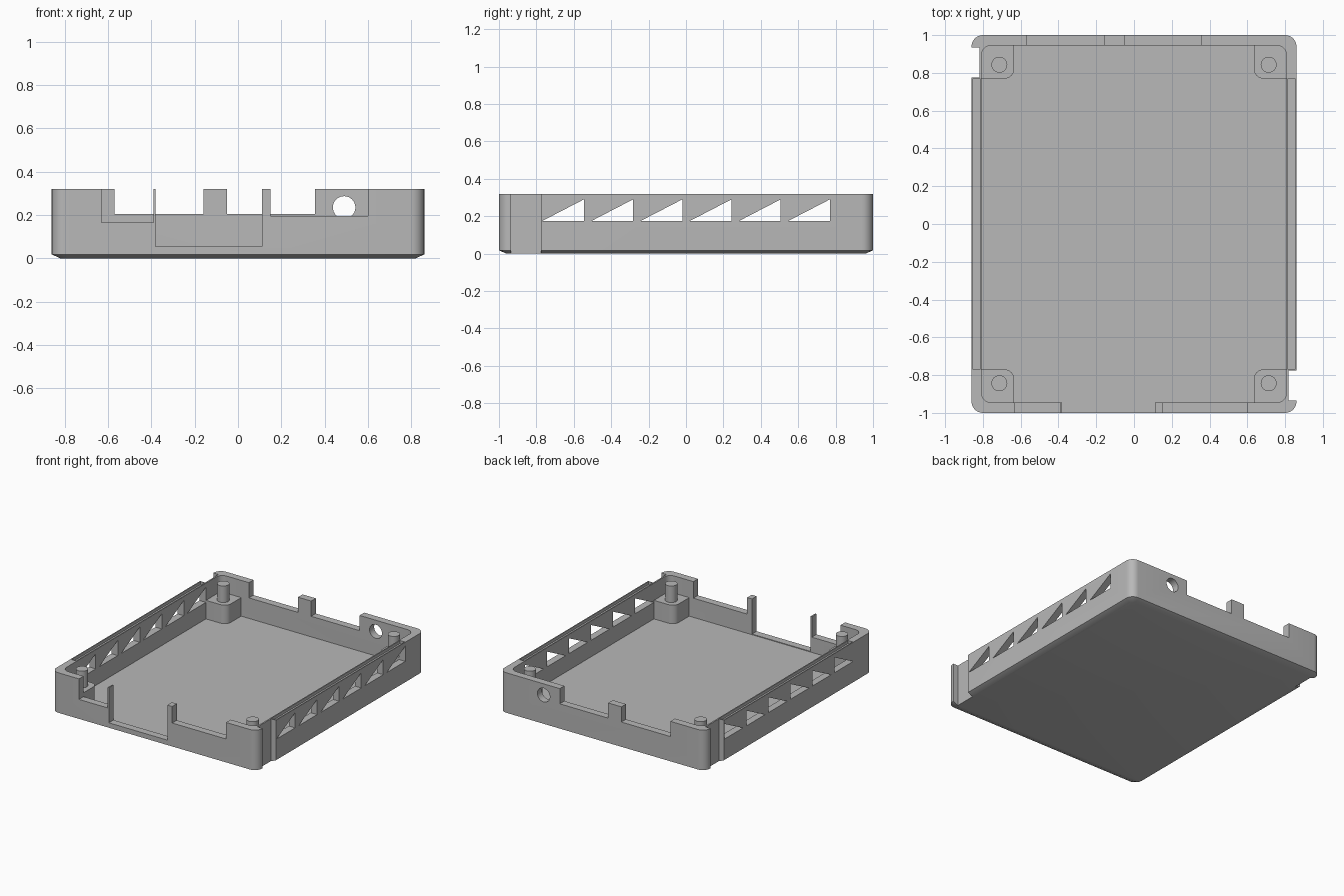
import bpy
import bmesh
import math
from mathutils import Matrix

if "Cube" in bpy.data.objects:
    bpy.data.objects.remove(bpy.data.objects["Cube"], do_unlink=True)

grey = bpy.data.materials.new("plain grey")
grey.use_nodes = True
grey.diffuse_color = (0.48, 0.48, 0.48, 1)
grey.node_tree.nodes["Principled BSDF"].inputs["Base Color"].default_value = grey.diffuse_color

HALF_X, HALF_Y, TOP, FLOOR = 0.86, 1.0, 0.32, 0.05
INNER_X, INNER_Y = 0.807, 0.945


def make(name, bm):
    bmesh.ops.recalc_face_normals(bm, faces=bm.faces[:])
    mesh = bpy.data.meshes.new(name)
    bm.to_mesh(mesh)
    bm.free()
    mesh.materials.append(grey)
    obj = bpy.data.objects.new(name, mesh)
    bpy.context.collection.objects.link(obj)
    return obj


def loft(name, rings):
    """Closed solid through rings that share a point count."""
    bm = bmesh.new()
    loops = [[bm.verts.new(p) for p in ring] for ring in rings]
    n = len(loops[0])
    for a, b in zip(loops, loops[1:]):
        for i in range(n):
            j = (i + 1) % n
            bm.faces.new((a[i], a[j], b[j], b[i]))
    bm.faces.new(loops[0])
    bm.faces.new(loops[-1])
    return make(name, bm)


def arc(cx, cy, r, start, steps=8):
    angles = [start + math.pi / 2 * i / steps for i in range(steps + 1)]
    return [(cx + r * math.cos(a), cy + r * math.sin(a)) for a in angles]


def rounded(hx, hy, r, z):
    pts = []
    for k, (sx, sy) in enumerate([(1, 1), (-1, 1), (-1, -1), (1, -1)]):
        pts += arc(sx * (hx - r), sy * (hy - r), r, k * math.pi / 2)
    return [(x, y, z) for x, y in pts]


def box(x0, x1, y0, y1, z0, z1):
    pts = [(x0, y0), (x1, y0), (x1, y1), (x0, y1)]
    return loft("cutter", [[(x, y, z) for x, y in pts] for z in (z0, z1)])


def cylinder(name, r, depth, matrix, sides=32):
    bm = bmesh.new()
    bmesh.ops.create_cone(bm, cap_ends=True, segments=sides, radius1=r, radius2=r,
                          depth=depth, matrix=matrix)
    return make(name, bm)


def cut(target, cutter):
    cutter.hide_render = True
    mod = target.modifiers.new("cut", "BOOLEAN")
    mod.operation, mod.solver, mod.object = "DIFFERENCE", "EXACT", cutter
    bpy.context.view_layer.objects.active = target
    bpy.ops.object.modifier_apply(modifier=mod.name)
    bpy.data.objects.remove(cutter, do_unlink=True)


def smooth(obj):
    bpy.ops.object.select_all(action="DESELECT")
    obj.select_set(True)
    bpy.context.view_layer.objects.active = obj
    bpy.ops.object.shade_smooth_by_angle(angle=math.radians(30))


# Open tray with rounded corners and a bevelled underside
tray = loft("tray", [
    rounded(HALF_X - 0.04, HALF_Y - 0.04, 0.03, 0),
    rounded(HALF_X, HALF_Y, 0.06, 0.018),
    rounded(HALF_X, HALF_Y, 0.06, TOP),
    rounded(INNER_X, INNER_Y, 0.05, TOP),
    rounded(INNER_X, INNER_Y, 0.05, FLOOR),
])

# Port openings in the front and back walls: x from, x to, sill height
front_ports = [(-0.63, -0.39, 0.165), (-0.38, 0.11, 0.055), (0.15, 0.60, 0.195)]
back_ports = [(-0.57, -0.16, 0.205), (-0.05, 0.355, 0.205)]
for x0, x1, sill in front_ports:
    cut(tray, box(x0, x1, -1.1, -0.92, sill, 0.5))
for x0, x1, sill in back_ports:
    cut(tray, box(x0, x1, 0.92, 1.1, sill, 0.5))

# Round socket hole in the back wall
cut(tray, cylinder("cutter", 0.052, 0.3,
                   Matrix.Translation((0.49, 1, 0.235)) @ Matrix.Rotation(math.pi / 2, 4, "X")))

# Groove along each side wall top, and a slot at one diagonal pair of corners
for s in (1, -1):
    gx = sorted((s * 0.815, s * 0.853))
    cut(tray, box(*gx, -0.771, 0.771, 0.297, 0.5))
    sx = sorted((s * 0.818, s * 1.0))
    sy = sorted((s * -0.935, s * -0.775))
    cut(tray, box(*sx, *sy, -0.1, 0.5))

# Triangular vents through both side walls
for i in range(6):
    y = -0.768 + 0.263 * i
    tri = [(y, 0.175), (y + 0.222, 0.175), (y + 0.222, 0.29)]
    cut(tray, loft("cutter", [[(x, a, b) for a, b in tri] for x in (-1, 1)]))
smooth(tray)

# Corner standoffs: a block with one rounded corner and a peg
for sx, side in ((1, "left"), (-1, "right")):
    for sy, end in ((1, "back"), (-1, "front")):
        outline = [(0.812, 0.77), (0.812, 0.955), (0.635, 0.955)]
        outline += arc(0.685, 0.82, 0.05, math.pi)
        block = loft(f"{end}_{side}_standoff",
                     [[(sx * x, sy * y, z) for x, y in outline] for z in (0.03, 0.19)])
        smooth(block)
        smooth(cylinder(f"{end}_{side}_peg", 0.042, 0.15,
                        Matrix.Translation((sx * 0.713, sy * 0.843, 0.24))))
